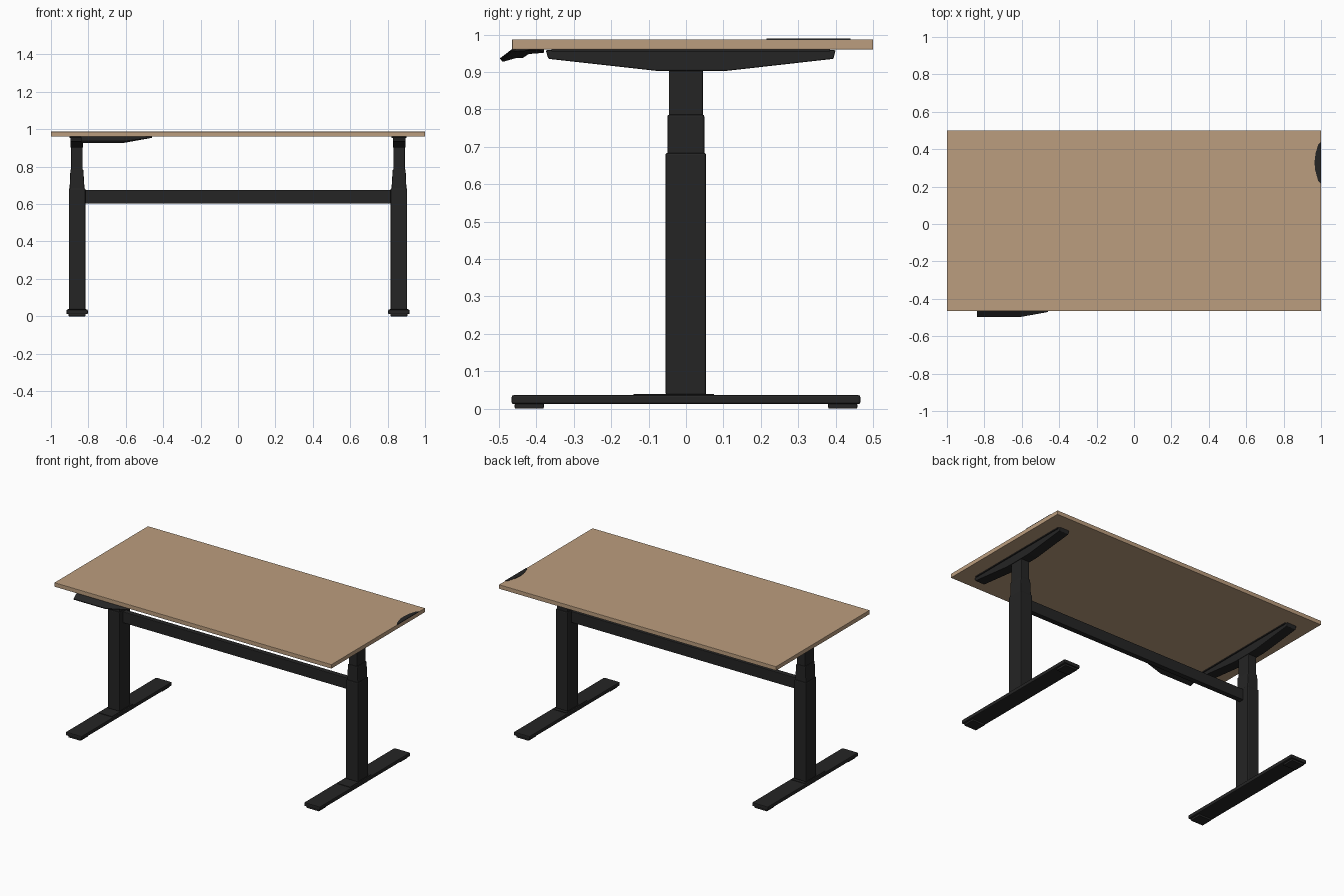
import bpy
import bmesh

if "Cube" in bpy.data.objects:
    bpy.data.objects.remove(bpy.data.objects["Cube"], do_unlink=True)


def make_material(name, rgb):
    mat = bpy.data.materials.new(name)
    mat.use_nodes = True
    mat.diffuse_color = (*rgb, 1)
    mat.node_tree.nodes["Principled BSDF"].inputs["Base Color"].default_value = (*rgb, 1)
    return mat


wood = make_material("light wood", (0.50, 0.34, 0.21))
black = make_material("black metal", (0.018, 0.018, 0.018))


def finish(name, bm, mat, bevel=0.0, segments=2):
    bmesh.ops.recalc_face_normals(bm, faces=bm.faces)
    mesh = bpy.data.meshes.new(name)
    bm.to_mesh(mesh)
    bm.free()
    mesh.materials.append(mat)
    obj = bpy.data.objects.new(name, mesh)
    bpy.context.collection.objects.link(obj)
    if bevel:
        mod = obj.modifiers.new("Rounded edges", "BEVEL")
        mod.width = bevel
        mod.segments = segments
    return obj


def loft(name, sections, mat, bevel=0.0):
    """Join closed rings of points and cap both ends."""
    bm = bmesh.new()
    rings = [[bm.verts.new(p) for p in s] for s in sections]
    count = len(rings[0])
    for a, b in zip(rings, rings[1:]):
        for i in range(count):
            j = (i + 1) % count
            bm.faces.new((a[i], a[j], b[j], b[i]))
    bm.faces.new(rings[0])
    bm.faces.new(rings[-1])
    return finish(name, bm, mat, bevel)


def rect(x, y, z):
    return [(x[0], y[0], z), (x[1], y[0], z), (x[1], y[1], z), (x[0], y[1], z)]


def box(name, x, y, z, mat, bevel=0.0):
    return loft(name, [rect(x, y, z[0]), rect(x, y, z[1])], mat, bevel)


def extrude_x(name, profile, x, mat, bevel=0.0):
    return loft(name, [[(px, y, z) for y, z in profile] for px in x], mat, bevel)


# Desktop with a thin cable cover at its left edge
box("desktop", (-1, 1), (-0.465, 0.5), (0.96, 0.987), wood, 0.002)
cover = [(1, 0.215), (0.985, 0.23), (0.968, 0.29), (0.965, 0.33), (0.971, 0.38), (0.985, 0.425), (1, 0.44)]
loft("cable_cover", [[(x, y, z) for x, y in cover] for z in (0.985, 0.989)], black)

# Crossbeam between the legs
box("crossbeam", (-0.825, 0.825), (-0.02, 0.015), (0.603, 0.676), black, 0.004)

arm_profile = [(-0.375, 0.958), (-0.368, 0.935), (-0.08, 0.903),
               (0.11, 0.903), (0.394, 0.935), (0.4, 0.958)]

for side, sign in (("left", 1), ("right", -1)):
    def span(inner, outer):
        return tuple(sorted((sign * inner, sign * outer)))

    # Foot with pads
    box(f"{side}_foot", span(0.803, 0.917), (-0.466, 0.466), (0.012, 0.036), black, 0.005)
    box(f"{side}_foot_plate", span(0.812, 0.908), (-0.14, 0.075), (0.034, 0.039), black)
    for end, y in (("front", (-0.458, -0.38)), ("back", (0.38, 0.458))):
        box(f"{side}_{end}_pad", span(0.815, 0.905), y, (0, 0.014), black, 0.003)

    # Telescoping column in three stages
    box(f"{side}_outer_column", span(0.816, 0.904), (-0.055, 0.054), (0.036, 0.684), black, 0.006)
    lower, upper = span(0.82, 0.901), span(0.827, 0.896)
    loft(f"{side}_middle_column", [rect(lower, (-0.05, 0.049), 0.67),
                                   rect(upper, (-0.05, 0.049), 0.786)], black, 0.005)
    box(f"{side}_inner_column", span(0.831, 0.892), (-0.046, 0.045), (0.78, 0.91), black, 0.004)

    # Tapered arm and mounting plate under the desktop
    extrude_x(f"{side}_support_arm", arm_profile, span(0.828, 0.896), black, 0.003)
    box(f"{side}_mounting_plate", span(0.822, 0.902), (-0.36, 0.385), (0.954, 0.961), black)

# Height control under the front edge, thinning towards the middle
control_profile = [(-0.498, 0.936), (-0.49, 0.927), (-0.455, 0.937), (-0.435, 0.938),
                   (-0.42, 0.948), (-0.38, 0.951), (-0.38, 0.961), (-0.465, 0.961)]


def control_section(x, scale):
    return [(x, -0.42 + (y + 0.42) * (0.57 + 0.43 * scale), 0.961 + (z - 0.961) * scale)
            for y, z in control_profile]


loft("height_control", [control_section(-0.84, 1), control_section(-0.61, 1),
                        control_section(-0.46, 0.2)], black, 0.001)
